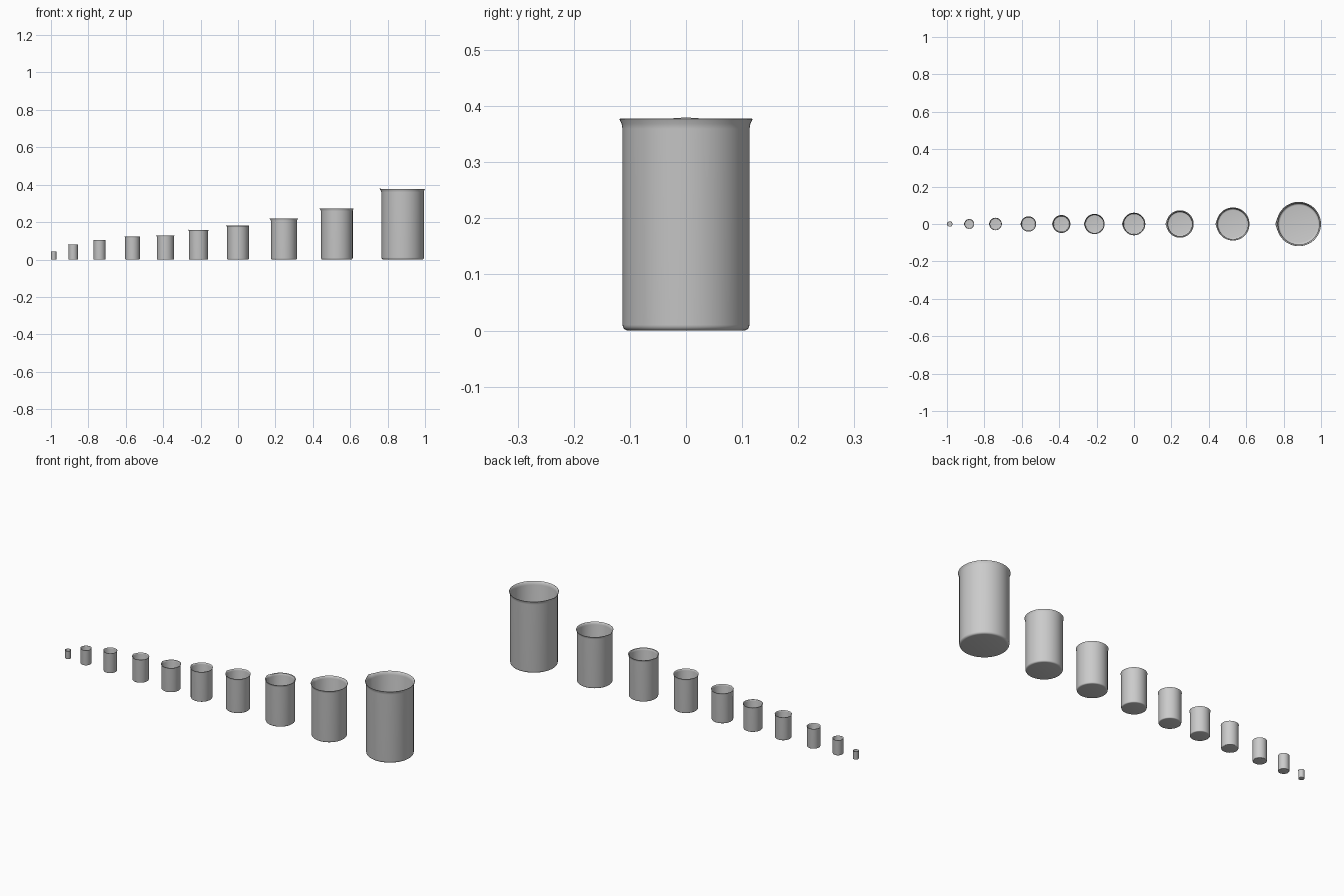
import bpy, bmesh, math

if "Cube" in bpy.data.objects:
    bpy.data.objects.remove(bpy.data.objects["Cube"])

SEGS = 64


def beaker(name, x, rim, h, wall=0.04):
    """Open glass beaker: rounded foot, flared lip, pouring spout towards -x."""
    r = rim * 0.955            # body radius
    t = r * wall               # glass thickness
    c = r * 0.09               # foot rounding
    lip = r * 0.16             # height of flared lip
    top = h * 0.994

    # outer then inner profile as (radius, height)
    prof = [(r - c, 0)]
    prof += [(r - c + c * math.sin(a), c - c * math.cos(a))
             for a in (math.pi / 8 * i for i in range(1, 5))]
    prof += [(r, top - lip), (r + (rim - r) * 0.3, top - lip * 0.5),
             (rim * 0.995, top - lip * 0.15), (rim, top - lip * 0.05), (rim - t * 0.4, top),
             (rim - t, top - lip * 0.1), (r + (rim - r) * 0.3 - t, top - lip * 0.5),
             (r - t, top - lip), (r - t, c + t)]
    prof += [(r - t - c + c * math.cos(a), t + c - c * math.sin(a))
             for a in (math.pi / 8 * i for i in range(1, 5))]

    bm = bmesh.new()
    rings = []
    for pr, pz in prof:
        ring = []
        # spout influence fades in over the lip zone
        k = max(0, min(1, (pz - (top - lip * 1.4)) / (lip * 1.4))) ** 1.5
        for i in range(SEGS):
            a = 2 * math.pi * i / SEGS
            s = k * max(0, 1 - abs(a - math.pi) / 0.32) ** 1.3
            rad = pr + s * rim * 0.06
            ring.append(bm.verts.new((rad * math.cos(a), rad * math.sin(a),
                                      pz + s * (h - top))))
        rings.append(ring)
    for lo, hi in zip(rings, rings[1:]):
        for i in range(SEGS):
            j = (i + 1) % SEGS
            bm.faces.new((lo[i], lo[j], hi[j], hi[i]))
    bm.faces.new(rings[0][::-1])   # underside
    bm.faces.new(rings[-1])        # inside floor

    me = bpy.data.meshes.new(name)
    bm.to_mesh(me)
    bm.free()
    ob = bpy.data.objects.new(name, me)
    ob.location.x = x
    bpy.context.collection.objects.link(ob)
    bpy.ops.object.select_all(action='DESELECT')
    ob.select_set(True)
    bpy.context.view_layer.objects.active = ob
    bpy.ops.object.shade_smooth_by_angle(angle=math.radians(40))


# centre x, rim radius, height, wall thickness ratio (smallest to largest)
SIZES = [
    (-0.985, 0.0145, 0.043, 0.07),
    (-0.881, 0.0265, 0.081, 0.05),
    (-0.740, 0.0335, 0.106, 0.05),
    (-0.564, 0.0410, 0.123, 0.05),
    (-0.388, 0.0480, 0.130, 0.07),
    (-0.211, 0.0540, 0.160, 0.04),
    (0.000, 0.0605, 0.182, 0.04),
    (0.246, 0.0735, 0.220, 0.07),
    (0.529, 0.0885, 0.274, 0.04),
    (0.881, 0.1185, 0.380, 0.03),
]
for n, (x, rim, h, wall) in enumerate(SIZES, 1):
    beaker(f"beaker_{n:02d}", x, rim, h, wall)
